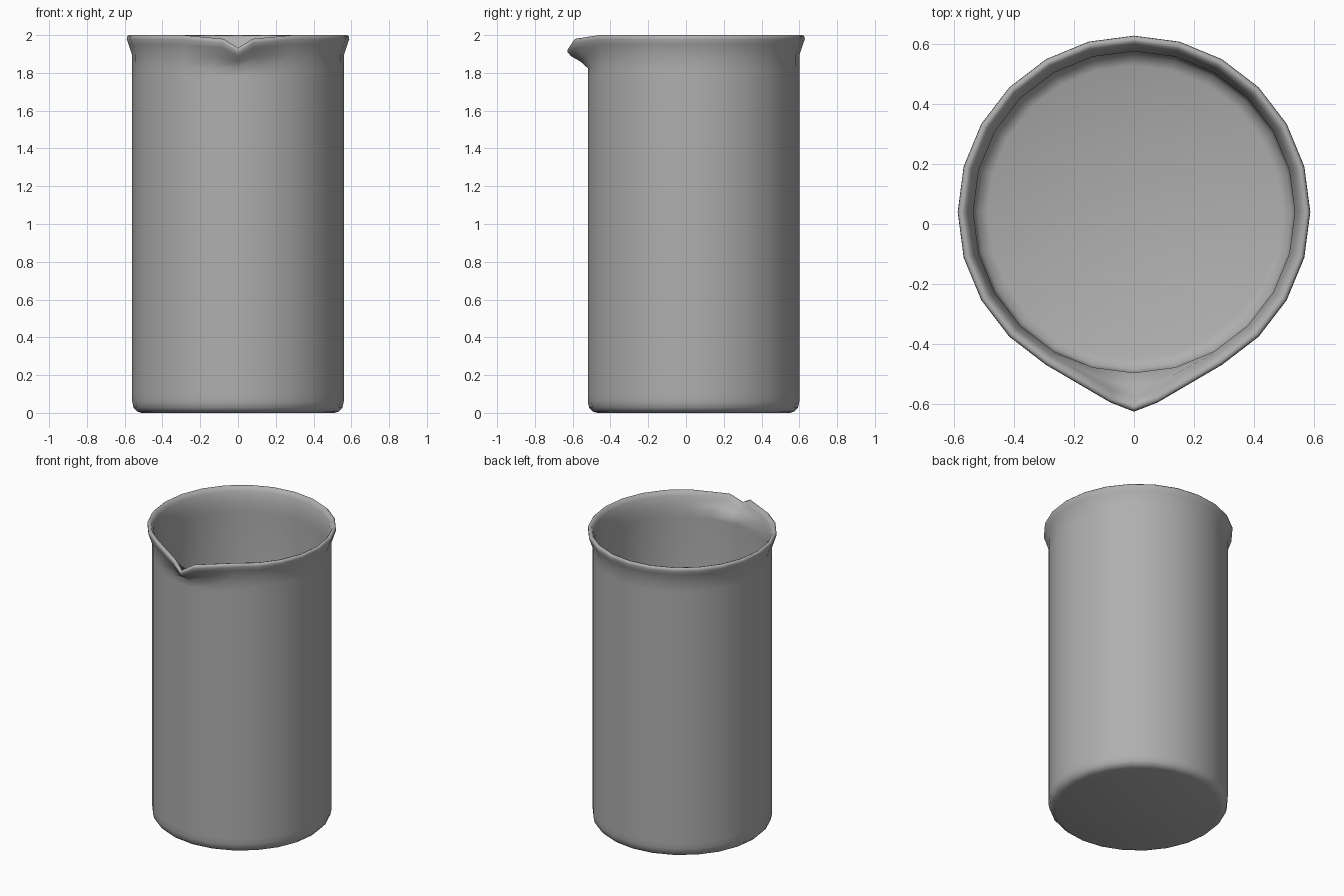
import bpy, bmesh, math

if "Cube" in bpy.data.objects:
    bpy.data.objects.remove(bpy.data.objects["Cube"])

SEG = 24
CY = 0.04  # body axis sits slightly behind the origin because of the spout

# Wall profile from outer base to inner floor: radius, height, spout pull
PROFILE = [
    (0.51, 0.0, 0), (0.535, 0.008, 0), (0.553, 0.027, 0), (0.56, 0.06, 0),
    (0.56, 0.1, 0), (0.56, 1.78, 0), (0.56, 1.825, 0), (0.561, 1.895, 0.5),
    (0.579, 1.95, 0.9), (0.589, 1.978, 1), (0.588, 1.992, 1), (0.579, 2.0, 1),
    (0.566, 1.996, 1), (0.553, 1.97, 0.9), (0.543, 1.925, 0.55),
    (0.537, 1.88, 0), (0.537, 1.83, 0),
    (0.537, 0.08, 0), (0.525, 0.045, 0), (0.49, 0.03, 0),
]
# Spout offsets by steps away from the front: sideways, forward, down
SPOUT = {0: (0, 0.078, 0.068), 1: (0.073, 0.067, 0.02)}


def ring(bm, r, z, pull):
    verts = []
    for i in range(SEG):
        a = 2 * math.pi * i / SEG
        x, y, h = r * math.sin(a), CY - r * math.cos(a), z
        step = min(i, SEG - i)
        if step in SPOUT:
            side, forward, down = SPOUT[step]
            x -= math.copysign(side, x) * pull
            y -= forward * pull
            h -= down * pull
        verts.append(bm.verts.new((x, y, h)))
    return verts


# Beaker: one closed wall with rolled lip and pouring spout
bm = bmesh.new()
rings = [ring(bm, *p) for p in PROFILE]
for lo, hi in zip(rings, rings[1:]):
    for i in range(SEG):
        j = (i + 1) % SEG
        bm.faces.new((lo[i], lo[j], hi[j], hi[i]))
bm.faces.new(rings[0][::-1])
bm.faces.new(rings[-1])
bmesh.ops.recalc_face_normals(bm, faces=bm.faces)
for f in bm.faces:
    f.smooth = True

mesh = bpy.data.meshes.new("beaker")
bm.to_mesh(mesh)
bm.free()
beaker = bpy.data.objects.new("beaker", mesh)
bpy.context.collection.objects.link(beaker)

# Darker grey surface
grey = bpy.data.materials.new("dark_grey")
grey.diffuse_color = (0.43, 0.43, 0.43, 1)
grey.use_nodes = True
grey.node_tree.nodes["Principled BSDF"].inputs["Base Color"].default_value = grey.diffuse_color
mesh.materials.append(grey)
